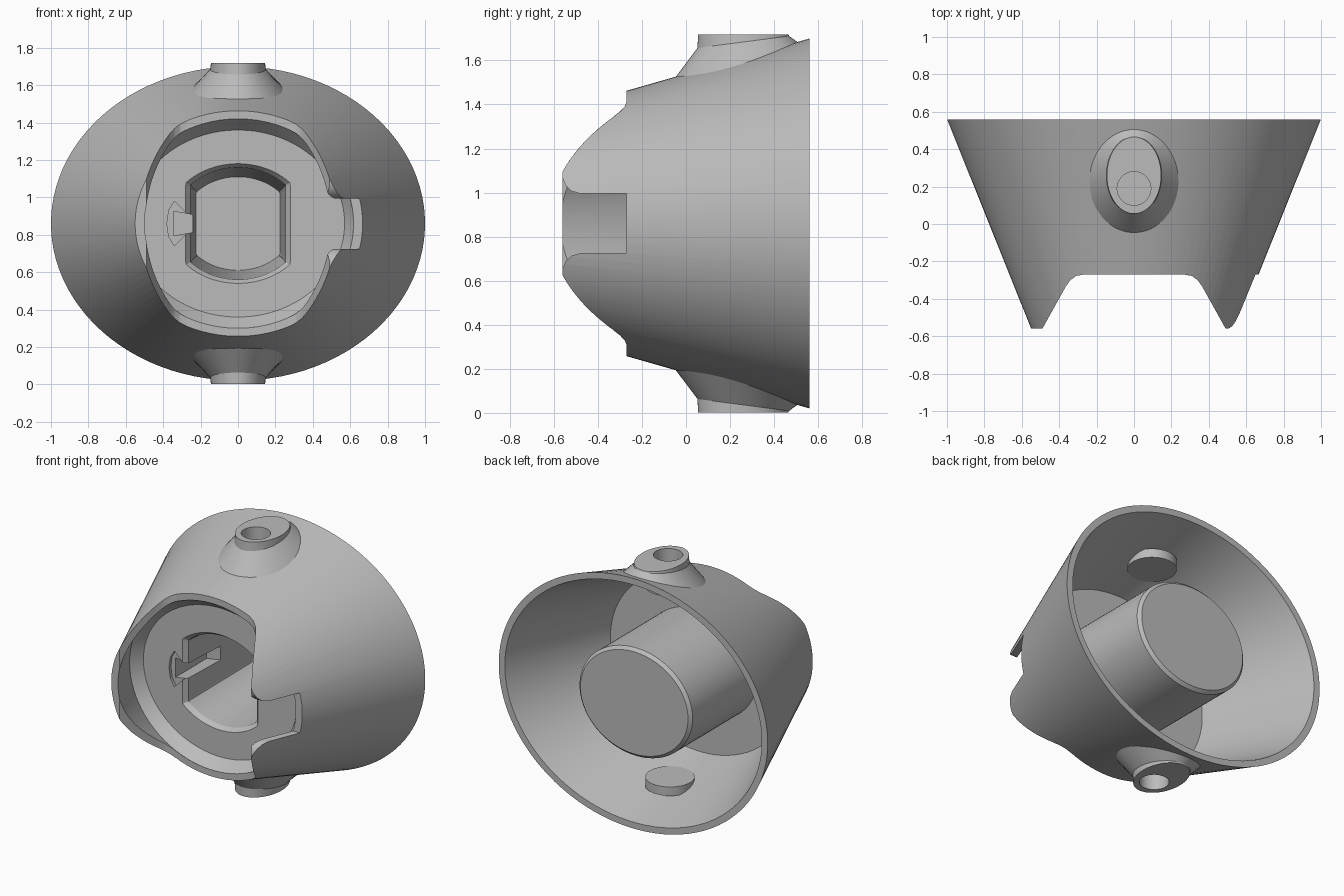
import bpy, bmesh
from math import sin, cos, pi, sqrt

MID = 0.86      # height of the central axis
N = 96

cube = bpy.data.objects.get("Cube")
if cube:
    bpy.data.objects.remove(cube, do_unlink=True)

grey = bpy.data.materials.new("plain grey")
grey.use_nodes = True
grey.diffuse_color = (0.5, 0.5, 0.5, 1)
grey.node_tree.nodes["Principled BSDF"].inputs["Base Color"].default_value = grey.diffuse_color


def loft(name, loops, closed=False):
    """Skin equal point loops; cap both ends, or join last loop to first."""
    bm = bmesh.new()
    rings = [[bm.verts.new(p) for p in loop] for loop in loops]
    pairs = list(zip(rings, rings[1:]))
    if closed:
        pairs.append((rings[-1], rings[0]))
    else:
        bm.faces.new(rings[0])
        bm.faces.new(rings[-1])
    for a, b in pairs:
        n = len(a)
        for i in range(n):
            j = (i + 1) % n
            bm.faces.new((a[i], a[j], b[j], b[i]))
    bmesh.ops.recalc_face_normals(bm, faces=bm.faces)
    mesh = bpy.data.meshes.new(name)
    bm.to_mesh(mesh)
    bm.free()
    mesh.materials.append(grey)
    obj = bpy.data.objects.new(name, mesh)
    bpy.context.collection.objects.link(obj)
    return obj


def ring(y, rx, rz, clip=9):
    """Ellipse around the y axis, optionally with its sides clipped flat."""
    out = []
    for i in range(N):
        t = 2 * pi * (i + 0.5) / N
        out.append((max(-clip, min(clip, rx * cos(t))), y, MID + rz * sin(t)))
    return out


def flat_oval(cy, rx, ry, height):
    """Oval seen from above, with its height given by a function of x and y."""
    out = []
    for i in range(64):
        t = 2 * pi * i / 64
        x, y = rx * cos(t), cy + ry * sin(t)
        out.append((x, y, height(x, y)))
    return out


def cut(obj, *cutters):
    bpy.context.view_layer.objects.active = obj
    for c in cutters:
        m = obj.modifiers.new("cut", "BOOLEAN")
        m.operation, m.solver, m.object = "DIFFERENCE", "EXACT", c
        bpy.ops.object.modifier_apply(modifier=m.name)


def wall_z(x, y):
    """Height of the shell's outer surface above the axis."""
    k = (y + 0.56) / 1.12
    rx, rz = 0.55 + 0.45 * k, 0.52 + 0.32 * k
    return rz * sqrt(1 - (x / rx) ** 2)


# Flared oval shell
shell = loft("shell", [ring(-0.56, 0.55, 0.52), ring(0.56, 1.0, 0.84),
                       ring(0.56, 0.955, 0.797), ring(-0.56, 0.50, 0.477)], closed=True)

# Front relief: trapezoid with rounded inner corners, cut top to bottom
half = [(0.542, -0.66), (0.49, -0.56), (0.365, -0.335), (0.34, -0.30),
        (0.31, -0.278), (0.27, -0.27)]
relief = half + [(-x, y) for x, y in reversed(half)]
relief_cutter = loft("relief_cutter", [[(x, y, z) for x, y in relief] for z in (-1, 3)])

# Side notch with flared mouth
edge = [(-0.66, 0.23), (-0.56, 0.205), (-0.545, 0.17), (-0.52, 0.147),
        (-0.48, 0.135), (-0.27, 0.135)]
notch = edge + [(y, -h) for y, h in reversed(edge)]
notch_cutter = loft("notch_cutter", [[(x, y, MID + h) for y, h in notch] for x in (0.3, 1.2)])
cut(shell, relief_cutter, notch_cutter)

# Inner plate with sloped rim, tapered pocket and rear barrel
core = loft("plate_and_barrel", [
    ring(0.50, 0.30, 0.25, 0.225),
    ring(-0.16, 0.35, 0.30, 0.255),
    ring(-0.19, 0.38, 0.32, 0.28),
    ring(-0.19, 0.57, 0.50),
    ring(-0.268, 0.62, 0.56),
    ring(-0.268, 0.635, 0.575),
    ring(-0.15, 0.685, 0.612),
    ring(-0.15, 0.42, 0.363),
    ring(0.53, 0.42, 0.363),
    ring(0.55, 0.40, 0.343)])

# Keyway: shallow fan recess and a deeper slot into the pocket
fan = [(-0.26, 0.04), (-0.34, 0.12), (-0.37, 0.07), (-0.38, 0),
       (-0.37, -0.07), (-0.34, -0.12), (-0.26, -0.04)]
slot = [(-0.2, 0.04), (-0.345, 0.065), (-0.345, -0.065), (-0.2, -0.04)]
fan_cutter = loft("fan_cutter", [[(x, y, MID + h) for x, h in fan] for y in (-0.3, -0.17)])
slot_cutter = loft("slot_cutter", [[(x, y, MID + h) for x, h in slot] for y in (-0.3, 0.16)])
cut(core, fan_cutter, slot_cutter)
cutters = [relief_cutter, notch_cutter, fan_cutter, slot_cutter]
parts = [shell, core]

# Pivot bosses above and below, each with an inner stub and blind hole
for side, s in (("top", 1), ("bottom", -1)):
    def at(f):
        return lambda x, y: MID + s * f(x, y)
    boss = loft(side + "_boss", [
        flat_oval(0.23, 0.255, 0.29, at(lambda x, y: wall_z(x, y) - 0.015)),
        flat_oval(0.26, 0.148, 0.208, at(lambda x, y: 0.79 + 0.13 * y)),
        flat_oval(0.26, 0.145, 0.205, at(lambda x, y: 0.858))])
    stub = loft(side + "_stub", [flat_oval(0.17, 0.15, 0.15, at(lambda x, y, h=h: h))
                                 for h in (0.64, 0.70)])
    hole = loft(side + "_hole_cutter", [flat_oval(0.19, 0.09, 0.09, at(lambda x, y, h=h: h))
                                        for h in (0.67, 1.0)])
    for part in (boss, stub, shell):
        cut(part, hole)
    cutters.append(hole)
    parts += [boss, stub]

for c in cutters:
    bpy.data.objects.remove(c, do_unlink=True)

# Smooth curved surfaces, keep hard edges
for obj in parts:
    bpy.ops.object.select_all(action="DESELECT")
    obj.select_set(True)
    bpy.context.view_layer.objects.active = obj
    bpy.ops.object.shade_smooth_by_angle(angle=0.5)
